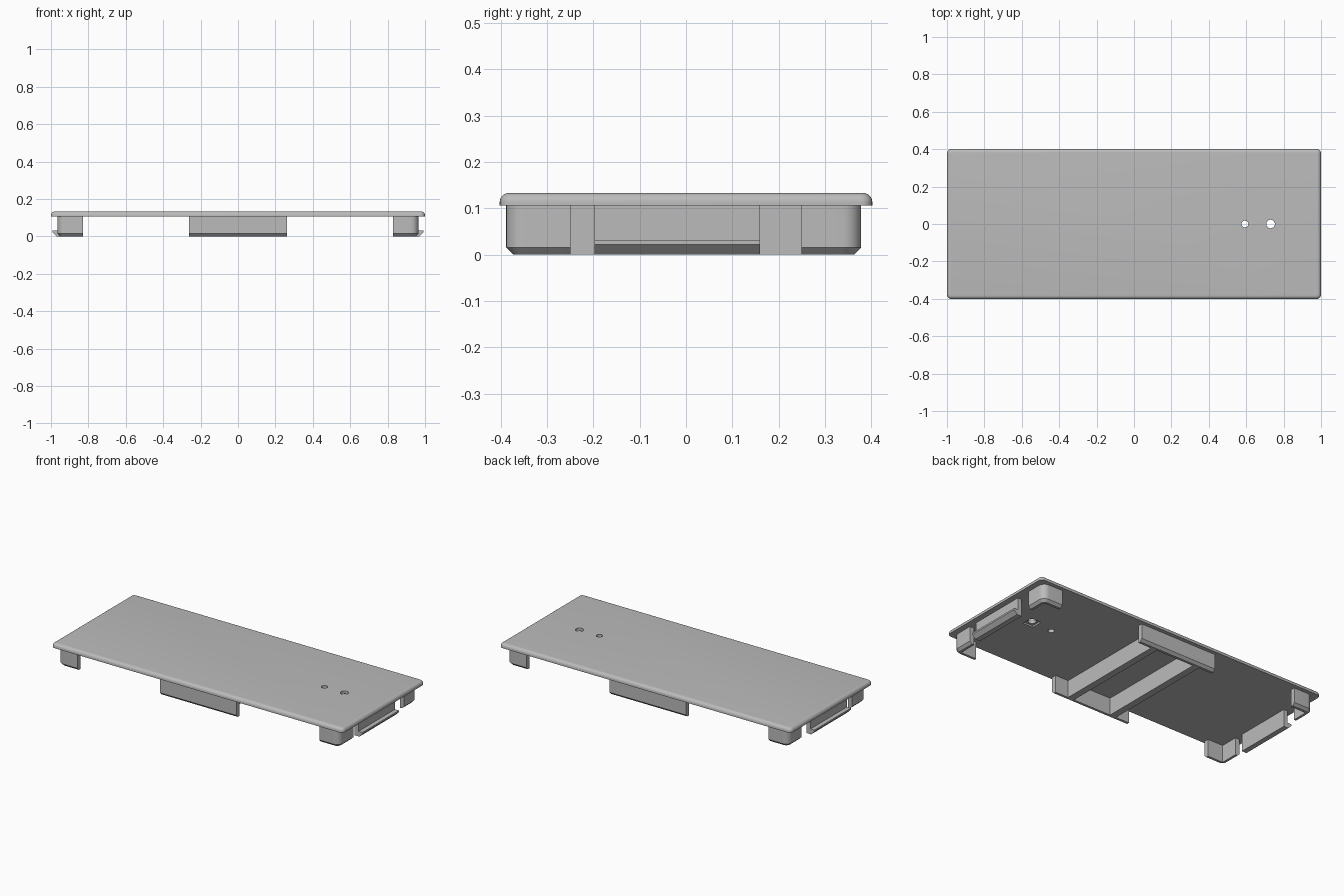
import bpy, bmesh
from math import sin, cos, pi
from mathutils import Vector

default = bpy.data.objects.get("Cube")
if default:
    bpy.data.objects.remove(default, do_unlink=True)

GREY = (0.5, 0.5, 0.5, 1)
grey = bpy.data.materials.new("plain grey")
grey.use_nodes = True
grey.diffuse_color = GREY
grey.node_tree.nodes["Principled BSDF"].inputs["Base Color"].default_value = GREY

UNDER = 0.106   # underside of the plate
JOIN = 0.109    # supports run slightly into the plate


def finish(name, bm, smooth=False):
    bmesh.ops.recalc_face_normals(bm, faces=bm.faces[:])
    mesh = bpy.data.meshes.new(name)
    bm.to_mesh(mesh)
    bm.free()
    mesh.materials.append(grey)
    obj = bpy.data.objects.new(name, mesh)
    bpy.context.collection.objects.link(obj)
    if smooth:
        bpy.ops.object.select_all(action='DESELECT')
        obj.select_set(True)
        bpy.context.view_layer.objects.active = obj
        bpy.ops.object.shade_smooth_by_angle()
    return obj


def box_bm(lo, hi):
    bm = bmesh.new()
    bmesh.ops.create_cube(bm, size=1)
    lo, hi = Vector(lo), Vector(hi)
    bmesh.ops.scale(bm, vec=hi - lo, verts=bm.verts[:])
    bmesh.ops.translate(bm, vec=(lo + hi) / 2, verts=bm.verts[:])
    return bm


def loft(name, rings, smooth=False):
    """Join equal point rings with side faces and cap both ends."""
    bm = bmesh.new()
    rows = [[bm.verts.new(p) for p in ring] for ring in rings]
    count = len(rows[0])
    for a, b in zip(rows, rows[1:]):
        for i in range(count):
            j = (i + 1) % count
            bm.faces.new((a[i], a[j], b[j], b[i]))
    bm.faces.new(rows[0])
    bm.faces.new(rows[-1])
    return finish(name, bm, smooth)


# Top plate: rounded corners, then a rounded upper rim
bm = box_bm((-1, -0.402, UNDER), (1, 0.402, 0.133))
upright = [e for e in bm.edges if abs(e.verts[0].co.z - e.verts[1].co.z) > 0.01]
bmesh.ops.bevel(bm, geom=upright, offset=0.025, segments=6, profile=0.5, affect='EDGES')
rim = [e for e in bm.edges if all(v.co.z > 0.132 for v in e.verts)]
bmesh.ops.bevel(bm, geom=rim, offset=0.02, segments=6, profile=0.5, affect='EDGES')
plate = finish("top_plate", bm)


# Two through holes, the larger one with a square pocket underneath
def round_cutter(x, radius):
    bm = bmesh.new()
    bmesh.ops.create_cone(bm, cap_ends=True, segments=32, radius1=radius,
                          radius2=radius, depth=0.2)
    bmesh.ops.translate(bm, vec=(x, 0, 0.12), verts=bm.verts[:])
    return finish("hole_cutter", bm)


pocket = box_bm((0.695, -0.035, 0.09), (0.765, 0.035, 0.116))
cutters = [round_cutter(0.593, 0.018), round_cutter(0.73, 0.023),
           finish("pocket_cutter", pocket)]
bpy.ops.object.select_all(action='DESELECT')
plate.select_set(True)
bpy.context.view_layer.objects.active = plate
for cutter in cutters:
    cutter.hide_render = True
    mod = plate.modifiers.new("cut", 'BOOLEAN')
    mod.operation = 'DIFFERENCE'
    mod.solver = 'EXACT'
    mod.object = cutter
    bpy.ops.object.modifier_apply(modifier=mod.name)
for cutter in cutters:
    bpy.data.objects.remove(cutter, do_unlink=True)
bpy.ops.object.shade_smooth_by_angle()

WALL = 0.03
CHAMFER = 0.015


# Corner legs: L-shaped walls with a rounded outside and chamfered foot
def corner_leg(name, sx, sy, outer_y):
    outer_x, radius, end_x, end_y = 0.965, 0.04, 0.83, 0.249

    def ring(z, inset):
        pts = [(end_x, outer_y - WALL), (end_x, outer_y - inset)]
        for i in range(9):
            a = pi / 2 * (1 - i / 8)
            pts.append((outer_x - radius + (radius - inset) * cos(a),
                        outer_y - radius + (radius - inset) * sin(a)))
        pts += [(outer_x - inset, end_y), (outer_x - WALL, end_y),
                (outer_x - WALL, outer_y - WALL)]
        return [(sx * x, sy * y, z) for x, y in pts]

    loft(name, [ring(0, CHAMFER), ring(CHAMFER, 0), ring(JOIN, 0)], True)


for sx, side in ((1, "left"), (-1, "right")):
    corner_leg("front_" + side + "_leg", sx, -1, 0.388)
    corner_leg("back_" + side + "_leg", sx, 1, 0.378)

    # End clip with an outward hook along its foot
    clip = [(0.938, JOIN), (0.965, JOIN), (0.965, 0.032), (0.992, 0.032),
            (0.992, 0.022), (0.97, 0), (0.938, 0)]
    loft(side + "_clip", [[(sx * x, y, z) for x, z in clip] for y in (-0.197, 0.16)])

    # Cross rib between the long side walls
    finish(side + "_rib", box_bm((sx * 0.15 - 0.021, -0.362, 0),
                                 (sx * 0.15 + 0.021, 0.352, JOIN)))

# Middle walls along the long sides
for sy, side, outer in ((-1, "front", 0.388), (1, "back", 0.378)):
    wall = [(outer - WALL, JOIN), (outer, JOIN), (outer, CHAMFER),
            (outer - CHAMFER, 0), (outer - WALL, 0)]
    loft(side + "_wall", [[(x, sy * y, z) for y, z in wall] for x in (-0.263, 0.261)])
